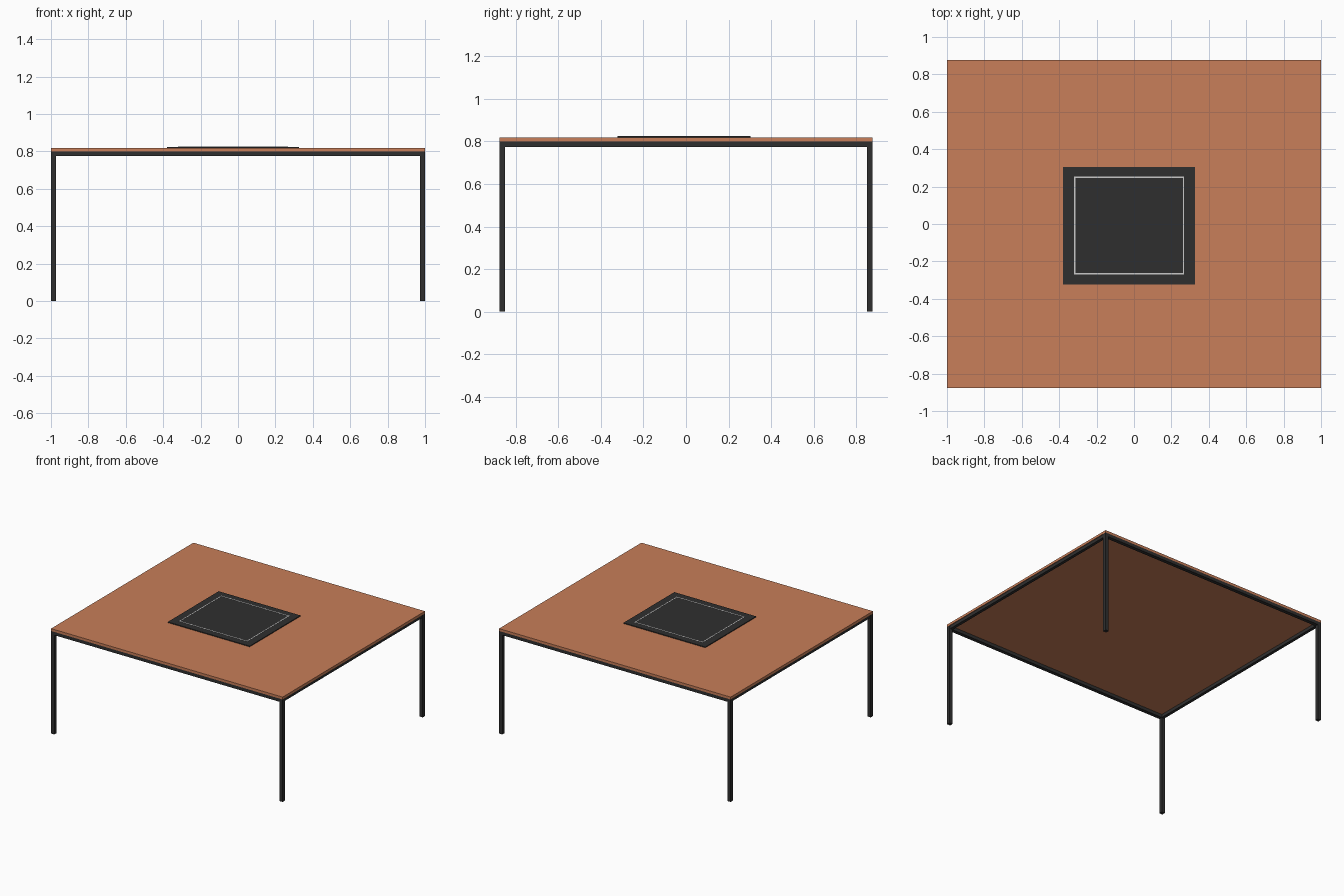
import bpy

if "Cube" in bpy.data.objects:
    bpy.data.objects.remove(bpy.data.objects["Cube"])

def material(name, rgb):
    m = bpy.data.materials.new(name)
    m.diffuse_color = (*rgb, 1)
    m.use_nodes = True
    m.node_tree.nodes["Principled BSDF"].inputs["Base Color"].default_value = m.diffuse_color
    return m

wood = material("warm_wood", (0.58, 0.21, 0.10))
black = material("black_metal", (0.028, 0.028, 0.028))
pale = material("pale_line", (0.6, 0.6, 0.6))

def box(name, x, y, z, mat):
    """Box from (min, max) pairs on each axis."""
    bpy.ops.mesh.primitive_cube_add(
        size=1, location=[(a + b) / 2 for a, b in (x, y, z)])
    ob = bpy.context.object
    ob.name = name
    ob.scale = [b - a for a, b in (x, y, z)]
    bpy.ops.object.transform_apply(location=False, rotation=False, scale=True)
    ob.data.materials.append(mat)
    return ob

W, D = 1.0, 0.878            # half width and half depth
T = 0.028                    # steel tube thickness
Z_RAIL, Z_TOP, Z_SURF = 0.775, 0.80, 0.819

# Table top
box("table_top", (-W, W), (-D, D), (Z_TOP, Z_SURF), wood)

# Legs at the four corners
for sx, xn in ((-1, "left"), (1, "right")):
    for sy, yn in ((-1, "front"), (1, "back")):
        box(f"{yn}_{xn}_leg",
            sorted((sx * W, sx * (W - T))), sorted((sy * D, sy * (D - T))),
            (0, Z_TOP), black)

# Rails under the top, between the legs
for s, n in ((-1, "front"), (1, "back")):
    box(f"{n}_rail", (-W + T, W - T), sorted((s * D, s * (D - T))),
        (Z_RAIL, Z_TOP), black)
for s, n in ((-1, "left"), (1, "right")):
    box(f"{n}_rail", sorted((s * (W - 0.005), s * (W - T))), (-D + T, D - T),
        (Z_RAIL, Z_TOP), black)

# Dark panel lying on the top, slightly off centre
box("panel", (-0.38, 0.327), (-0.323, 0.304), (Z_SURF, 0.825), black)

# Thin pale outline on the panel
x0, x1, y0, y1, w = -0.321, 0.268, -0.269, 0.253, 0.007
z = (0.8245, 0.826)
box("outline_front", (x0, x1), (y0, y0 + w), z, pale)
box("outline_back", (x0, x1), (y1 - w, y1), z, pale)
box("outline_left", (x0, x0 + w), (y0 + w, y1 - w), z, pale)
box("outline_right", (x1 - w, x1), (y0 + w, y1 - w), z, pale)
